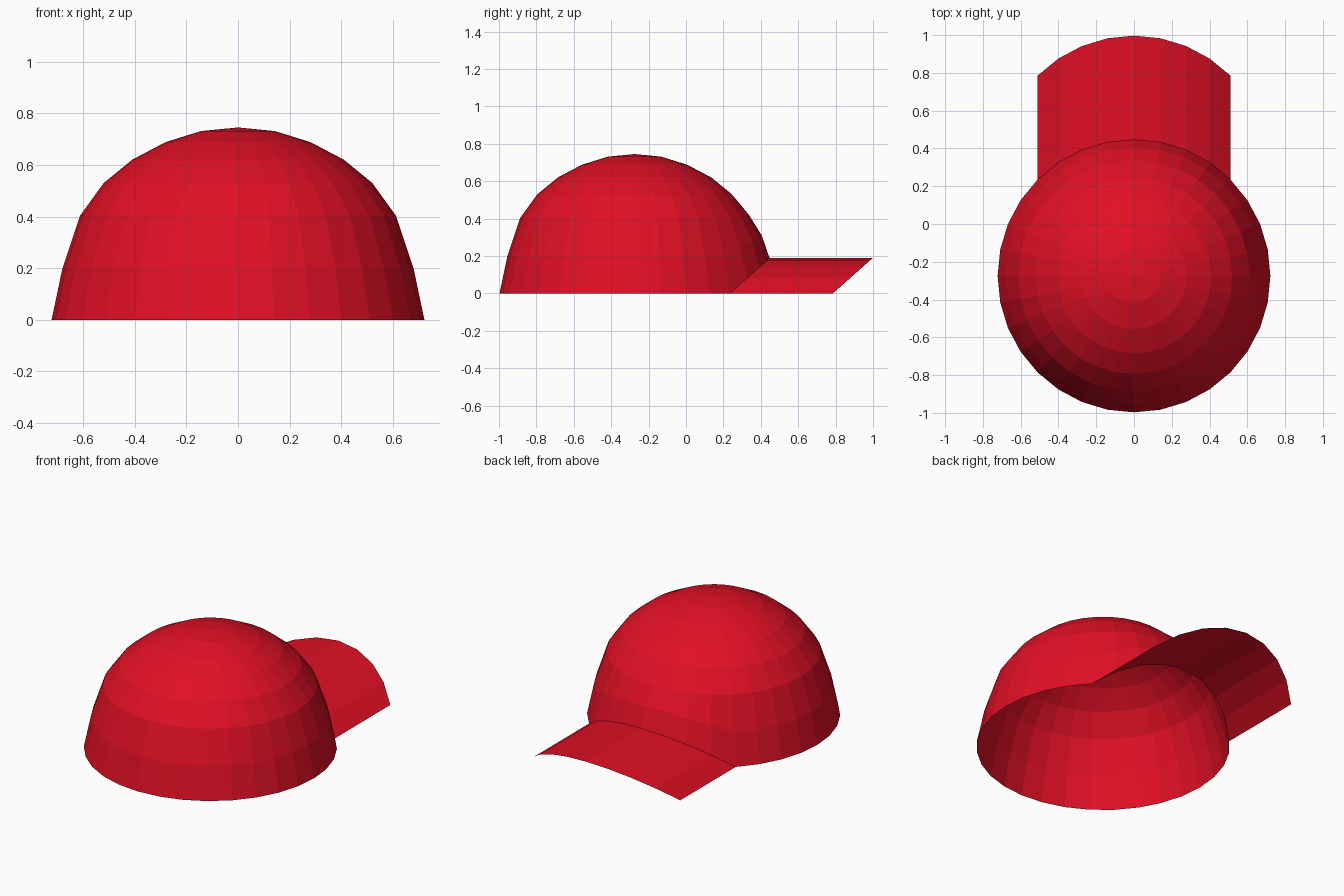
import bpy, bmesh, math

if "Cube" in bpy.data.objects:
    bpy.data.objects.remove(bpy.data.objects["Cube"])

SEG = 32
CY = -0.275                      # dome centre in y
BRIM_LEN = 0.55
C45 = math.cos(math.pi / 4)

red = bpy.data.materials.new("cap red")
red.diffuse_color = (0.75, 0.005, 0.018, 1)
red.use_nodes = True
red.node_tree.nodes["Principled BSDF"].inputs["Base Color"].default_value = red.diffuse_color


def arch(a):
    """Rise of the rim (0..1) within 45 degrees of the +y direction."""
    return max(0.0, (math.cos(a) - C45) / (1 - C45))


def finish(name, bm):
    mesh = bpy.data.meshes.new(name)
    bm.to_mesh(mesh)
    bm.free()
    mesh.materials.append(red)
    obj = bpy.data.objects.new(name, mesh)
    bpy.context.collection.objects.link(obj)


# Dome: rings of (radius, height, lift above the brim), open underneath
rings = [(0.722, 0.0, 0.188), (0.68, 0.2, 0.11), (0.612, 0.403, 0.016),
         (0.52, 0.53, 0), (0.41, 0.62, 0), (0.281, 0.688, 0), (0.143, 0.731, 0)]
bm = bmesh.new()
rows = []
for r, z, lift in rings:
    row = []
    for i in range(SEG):
        a = 2 * math.pi * i / SEG
        row.append(bm.verts.new((r * math.sin(a), CY + r * math.cos(a), z + lift * arch(a))))
    rows.append(row)
top = bm.verts.new((0, CY, 0.745))
for i in range(SEG):
    j = (i + 1) % SEG
    for lo, hi in zip(rows, rows[1:]):
        bm.faces.new((lo[j], lo[i], hi[i], hi[j]))
    bm.faces.new((rows[-1][j], rows[-1][i], top))
finish("cap_dome", bm)

# Brim: the arched rim edge swept straight along +y
bm = bmesh.new()
inner, outer = [], []
r, z, lift = rings[0]
for i in range(-4, 5):
    a = 2 * math.pi * i / SEG
    x, y, h = r * math.sin(a), CY + r * math.cos(a), z + lift * arch(a)
    inner.append(bm.verts.new((x, y, h)))
    outer.append(bm.verts.new((x, y + BRIM_LEN, h)))
for i in range(8):
    bm.faces.new((inner[i], inner[i + 1], outer[i + 1], outer[i]))
finish("cap_brim", bm)
